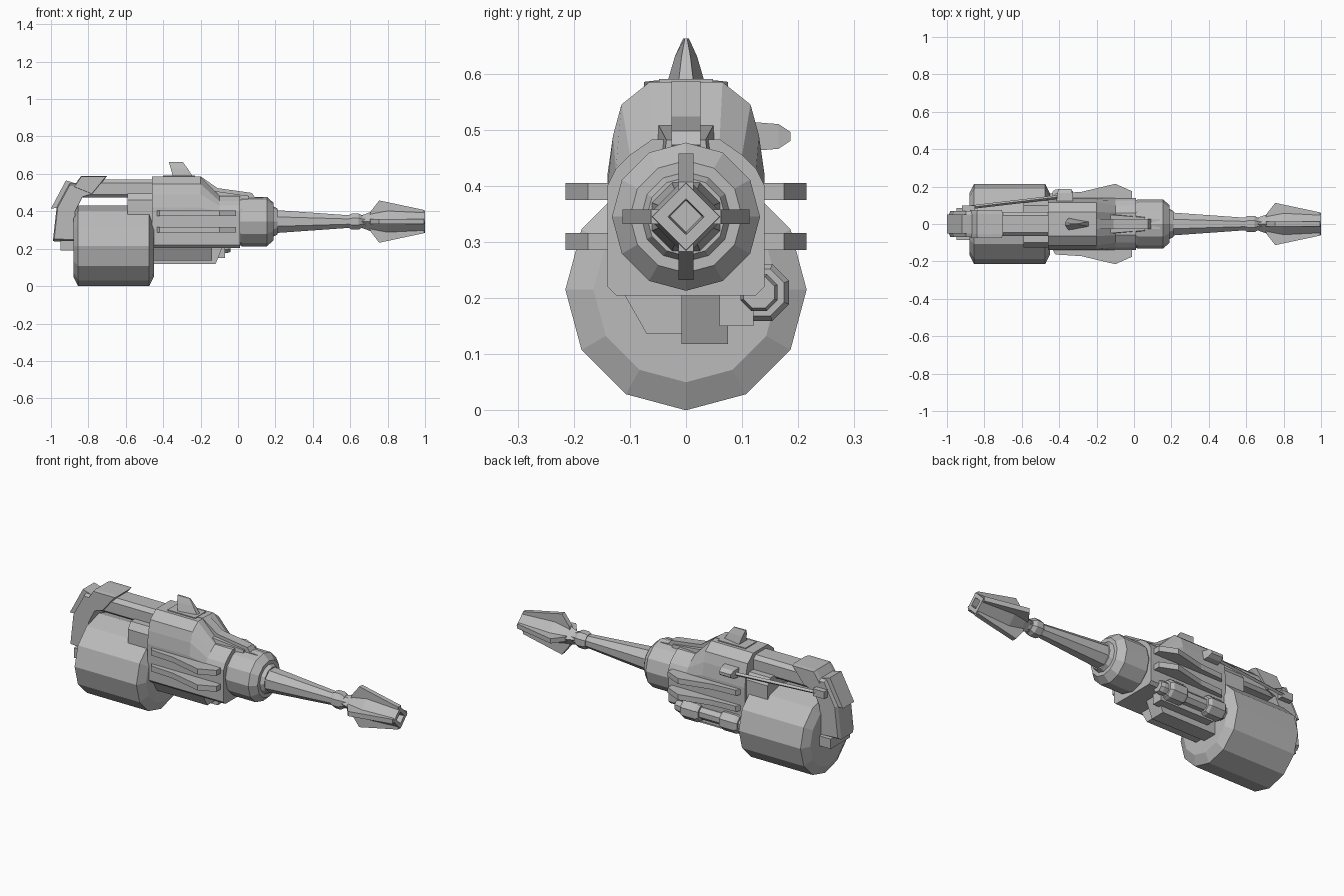
import bpy, bmesh, math
from mathutils import Vector

old = bpy.data.objects.get("Cube")
if old:
    bpy.data.objects.remove(old, do_unlink=True)

grey = bpy.data.materials.new("plain_grey")
grey.use_nodes = True
COLOUR = (0.5, 0.5, 0.5, 1)
grey.diffuse_color = COLOUR
grey.node_tree.nodes["Principled BSDF"].inputs["Base Color"].default_value = COLOUR

AXIS = 0.345  # height of the barrel axis


def loft(name, rings):
    """Skin a list of equal-length point rings and cap both ends."""
    bm = bmesh.new()
    loops = [[bm.verts.new(p) for p in ring] for ring in rings]
    for a, b in zip(loops, loops[1:]):
        for i in range(len(a)):
            j = (i + 1) % len(a)
            bm.faces.new((a[i], a[j], b[j], b[i]))
    bm.faces.new(loops[0][::-1])
    bm.faces.new(loops[-1])
    bmesh.ops.recalc_face_normals(bm, faces=bm.faces)
    mesh = bpy.data.meshes.new(name)
    bm.to_mesh(mesh)
    bm.free()
    mesh.materials.append(grey)
    ob = bpy.data.objects.new(name, mesh)
    bpy.context.collection.objects.link(ob)
    return ob


def turned(name, profile, sides, y=0, z=AXIS, turn=0):
    """Faceted solid around the x axis from (x, radius) pairs."""
    angles = [math.tau * i / sides + turn for i in range(sides)]
    return loft(name, [[(x, y + r * math.sin(a), z - r * math.cos(a)) for a in angles]
                       for x, r in profile])


def side_prism(name, pts, y0, y1, taper=1):
    """Side outline (x, z) across y, with optionally smaller outer faces."""
    cx = sum(p[0] for p in pts) / len(pts)
    cz = sum(p[1] for p in pts) / len(pts)
    small = [(cx + (x - cx) * taper, cz + (z - cz) * taper) for x, z in pts]
    edge = (y1 - y0) * 0.15 if taper < 1 else 0
    rings = [(y0, small), (y0 + edge, pts), (y1 - edge, pts), (y1, small)]
    if taper == 1:
        rings = [rings[0], rings[-1]]
    return loft(name, [[(x, y, z) for x, z in ps] for y, ps in rings])


def hull(name, sections):
    """Loft of symmetric cross-sections given as the +y half, bottom to top."""
    return loft(name, [[(x, y, z) for y, z in half] + [(x, -y, z) for y, z in half[::-1]]
                       for x, half in sections])


def box(name, x0, x1, y0, y1, z0, z1, taper=1):
    return side_prism(name, [(x0, z0), (x1, z0), (x1, z1), (x0, z1)], y0, y1, taper)


# Drum magazine
turned("drum", [(-0.88, 0.165), (-0.855, 0.215), (-0.475, 0.215), (-0.45, 0.165)], 12, z=0.215)

# Main receiver with sloping front
tall = [(0.125, 0.205), (0.14, 0.22), (0.14, 0.42), (0.13, 0.49), (0.115, 0.545), (0.065, 0.585)]
low = [(0.125, 0.205), (0.14, 0.22), (0.14, 0.4), (0.125, 0.43), (0.1, 0.455), (0.06, 0.483)]
hull("receiver", [(-0.46, tall), (-0.2, tall), (-0.1, low), (0.01, low)])
shoulder = [(0.1, 0.24), (0.125, 0.26), (0.125, 0.46), (0.1, 0.495)]
hull("receiver_rear", [(-0.59, shoulder), (-0.45, shoulder)])

# Barrel collar, barrel and neck ring
turned("collar", [(0.0, 0.12), (0.02, 0.132), (0.155, 0.132), (0.19, 0.1), (0.19, 0.08), (0.21, 0.07)], 12)
turned("barrel", [(0.18, 0.068), (0.6, 0.036), (0.73, 0.03)], 8, turn=math.pi / 8)
turned("neck_ring", [(0.595, 0.04), (0.61, 0.047), (0.645, 0.047), (0.665, 0.034)], 8, turn=math.pi / 8)

# Muzzle: diamond core with a recessed bore and four flared fins
turned("muzzle_core", [(0.65, 0.03), (0.72, 0.055), (0.8, 0.07), (1.0, 0.06),
                       (1.0, 0.032), (0.93, 0.028)], 4)
for k in range(4):
    fin = side_prism("muzzle_fin", [(0.7, 0.02), (0.71, 0.055), (0.755, 0.113),
                                    (0.995, 0.062), (0.995, 0.03)], -0.013, 0.013)
    fin.rotation_euler.x = k * math.pi / 2
    fin.location.z = AXIS

# Top rail, step and sight
side_prism("top_rail", [(-0.3, 0.5), (-0.3, 0.587), (-0.2, 0.587), (-0.11, 0.524),
                        (0.075, 0.498), (0.09, 0.475), (0.14, 0.472), (0.14, 0.44)], -0.026, 0.026)
hull("rail_base", [(-0.14, [(0.06, 0.44), (0.05, 0.51)]), (0.06, [(0.04, 0.44), (0.035, 0.482)])])
loft("sight", [[(x0, -w, z), (x1, -w * 0.4, z), (x1, w * 0.4, z), (x0, w, z)]
               for x0, x1, w, z in [(-0.345, -0.235, 0.036, 0.575),
                                    (-0.36, -0.27, 0.02, 0.63), (-0.37, -0.295, 0.005, 0.663)]])
box("sight_base", -0.4, -0.23, -0.048, 0.048, 0.57, 0.59)

# Paired bowed guard rails on each side
bow = [(-0.45, 0.11), (-0.42, 0.163), (-0.28, 0.172), (-0.1, 0.215), (-0.01, 0.175), (-0.01, 0.11)]
for side in (-1, 1):
    for z in (0.286, 0.375):
        loft("guard_rail", [[(x, side * y, h) for x, y in bow] for h in (z, z + 0.03)])

# Underside housing
side_prism("lower_housing", [(-0.46, 0.215), (-0.46, 0.118), (-0.12, 0.118), (-0.08, 0.215)], -0.008, 0.075)
loft("lower_wedge", [[(x, -0.115, 0.215), (x, -0.07, 0.136), (x, 0, 0.136), (x, 0, 0.215)]
                     for x in (-0.46, -0.14)])

# Side tube with rings, slung under the left side
turned("side_tube", [(-0.47, 0.036), (-0.06, 0.036), (-0.04, 0.03)], 8, 0.13, 0.21, math.pi / 8)
for x in (-0.38, -0.14):
    turned("tube_ring", [(x - 0.055, 0.045), (x - 0.04, 0.055), (x + 0.04, 0.055), (x + 0.055, 0.045)],
           8, 0.133, 0.21, math.pi / 8)
box("tube_mount", -0.4, -0.07, 0.06, 0.12, 0.15, 0.21)

# Rear top bar and arched stock
bar = [(0.05, 0.475), (0.065, 0.49), (0.065, 0.55), (0.045, 0.57)]
hull("top_bar", [(-0.84, bar), (-0.45, bar)])
side_prism("stock_arch", [(-0.99, 0.24), (-0.97, 0.42), (-0.9, 0.55), (-0.84, 0.55), (-0.77, 0.5),
                          (-0.83, 0.48), (-0.87, 0.4), (-0.88, 0.235)], -0.07, 0.07, 0.93)
side_prism("stock_cap", [(-0.88, 0.53), (-0.84, 0.588), (-0.7, 0.588), (-0.78, 0.49)], -0.075, 0.075, 0.93)
side_prism("stock_back_plate", [(-1.0, 0.415), (-0.92, 0.565), (-0.87, 0.55), (-0.93, 0.42)], -0.05, 0.05)
box("stock_foot", -0.95, -0.87, -0.085, 0.085, 0.19, 0.245)

# Charging rod on the left side with its knob and rear clip
start, end = Vector((-0.87, 0.09, 0.485)), Vector((-0.36, 0.15, 0.487))
loft("charging_rod", [[p + Vector((0, dy, dz)) for dy, dz in
                       ((-0.01, 0), (0, -0.01), (0.01, 0), (0, 0.01))] for p in (start, end)])
loft("rod_knob", [[(-0.37 + sx * w, y, 0.488 + sz * h) for sx, sz in
                   ((-1, -1), (1, -1), (1, 1), (-1, 1))]
                  for y, w, h in [(0.115, 0.045, 0.026), (0.165, 0.04, 0.022), (0.186, 0.035, 0.008)]])
box("rod_clip", -0.92, -0.85, 0.06, 0.1, 0.465, 0.505)
